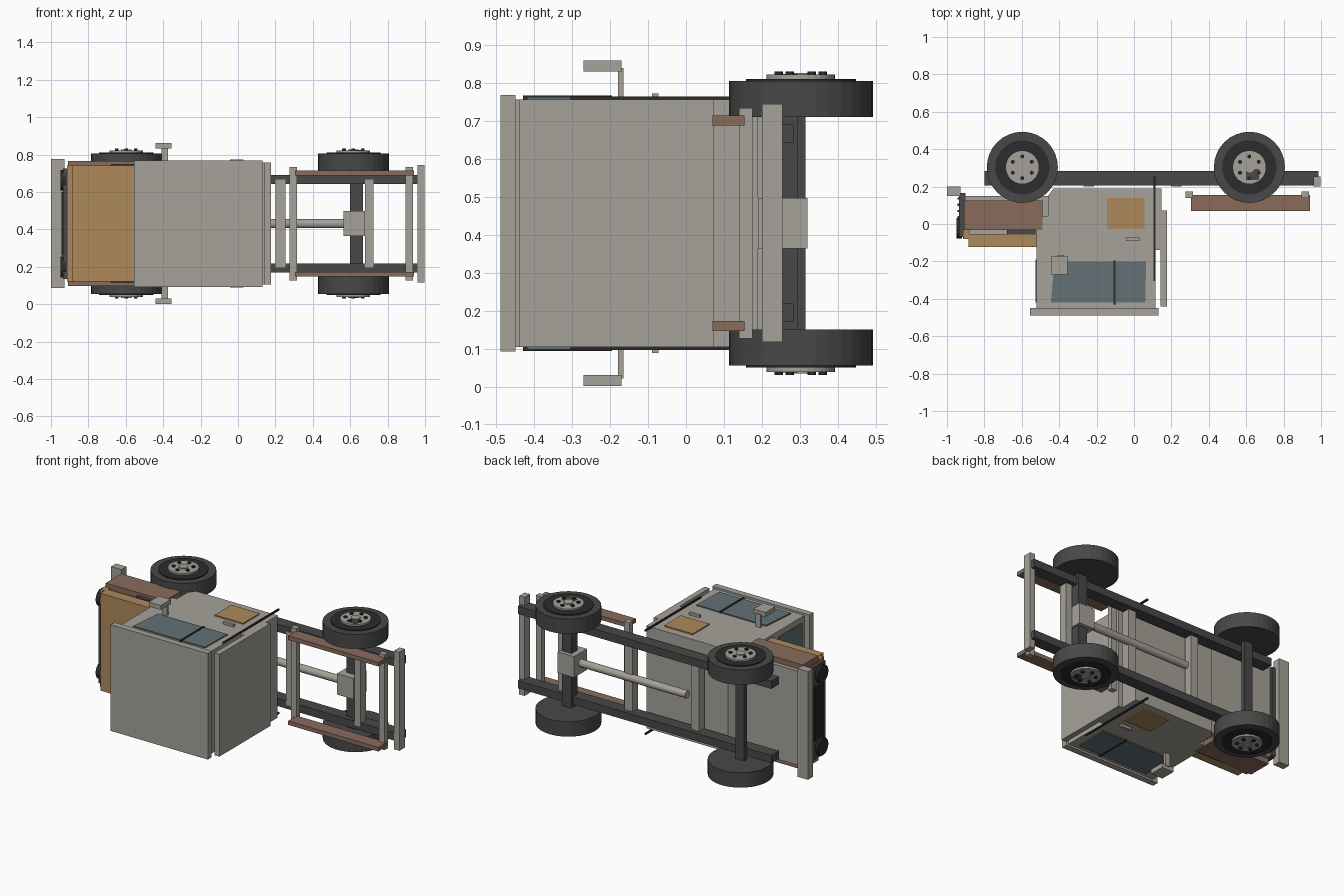
import bpy, bmesh, math

if "Cube" in bpy.data.objects:
    bpy.data.objects.remove(bpy.data.objects["Cube"])

C = 0.431  # centre plane across the truck's width


def material(name, rgb):
    m = bpy.data.materials.new(name)
    m.diffuse_color = (*rgb, 1)
    m.use_nodes = True
    m.node_tree.nodes["Principled BSDF"].inputs["Base Color"].default_value = m.diffuse_color
    return m


GREY = material("light_grey", (0.38, 0.36, 0.32))
DARK = material("dark_grey", (0.065, 0.065, 0.066))
BLACK = material("black", (0.025, 0.025, 0.026))
ORANGE = material("ochre", (0.42, 0.25, 0.105))
BROWN = material("brown", (0.25, 0.15, 0.105))
GLASS = material("blue_grey_glass", (0.125, 0.165, 0.18))


def finish(name, bm, mat):
    bmesh.ops.recalc_face_normals(bm, faces=bm.faces)
    me = bpy.data.meshes.new(name)
    bm.to_mesh(me)
    bm.free()
    me.materials.append(mat)
    ob = bpy.data.objects.new(name, me)
    bpy.context.collection.objects.link(ob)
    return ob


def prism(name, mat, pts, z0, z1):
    """Extrude an x-y outline across the width."""
    bm = bmesh.new()
    f = bm.faces.new([bm.verts.new((x, y, z0)) for x, y in pts])
    r = bmesh.ops.extrude_face_region(bm, geom=[f])
    for v in r["geom"]:
        if isinstance(v, bmesh.types.BMVert):
            v.co.z = z1
    return finish(name, bm, mat)


def box(name, mat, x0, x1, y0, y1, h0, h1=None):
    """h1 None: centred box of half width h0; otherwise a mirrored pair."""
    pts = [(x0, y0), (x1, y0), (x1, y1), (x0, y1)]
    if h1 is None:
        prism(name, mat, pts, C - h0, C + h0)
    else:
        pair(name, mat, pts, h0, h1)


def pair(name, mat, pts, h0, h1):
    for s, side in ((1, "left"), (-1, "right")):
        prism(f"{name}_{side}", mat, pts, C + s * h0, C + s * h1)


def cyl(name, mat, r, depth, loc, axis="Z", n=32):
    bm = bmesh.new()
    bmesh.ops.create_cone(bm, cap_ends=True, segments=n, radius1=r, radius2=r, depth=depth)
    ob = finish(name, bm, mat)
    ob.location = loc
    if axis == "X":
        ob.rotation_euler = (0, math.pi / 2, 0)
    return ob


# Chassis
box("chassis_rail", DARK, -0.80, 0.987, 0.205, 0.283, 0.212, 0.261)
for x0, x1 in ((-0.27, -0.215), (0.20, 0.255), (0.68, 0.725)):
    box("crossmember", GREY, x0, x1, 0.20, 0.255, 0.235)
box("rear_bumper", GREY, 0.96, 0.997, 0.20, 0.255, 0.314)
box("front_bumper", GREY, -1.0, -0.927, 0.15, 0.20, 0.345)
box("rear_axle", DARK, 0.60, 0.667, 0.235, 0.295, 0.394)
box("front_axle", DARK, -0.63, -0.57, 0.285, 0.315, 0.30)
box("differential", GREY, 0.565, 0.68, 0.19, 0.32, 0.067)
cyl("driveshaft", GREY, 0.024, 0.77, (0.20, 0.25, C), "X", 16)

# Wheels with rim, hub disc and lug nuts
for x in (-0.597, 0.617):
    for s in (1, -1):
        def at(h, dx=0, dy=0):
            return (x + dx, 0.303 + dy, C + s * h)
        cyl("tyre", DARK, 0.19, 0.095, at(0.3275))
        cyl("rim", BLACK, 0.145, 0.006, at(0.378))
        cyl("hub_disc", GREY, 0.09, 0.012, at(0.386))
        cyl("hub_cap", GREY, 0.028, 0.006, at(0.394), n=16)
        for k in range(6):
            a = math.radians(90 + 60 * k)
            cyl("lug_nut", BLACK, 0.011, 0.01, at(0.396, 0.058 * math.cos(a), 0.058 * math.sin(a)), n=6)

# Cab shell, roof and back
prism("cab", GREY, [(-0.52, -0.45), (0.115, -0.45), (0.115, -0.14), (0.147, -0.14), (0.147, 0.19),
                    (-0.43, 0.19), (-0.46, 0.15), (-0.46, 0.04), (-0.52, 0.04)], C - 0.326, C + 0.326)
box("roof", GREY, -0.555, 0.13, -0.49, -0.45, 0.338)
box("back_panel", GREY, 0.142, 0.177, -0.44, 0.073, 0.326)

# Cab windows, doors and fittings
pair("side_window", GLASS, [(-0.425, -0.2), (0.065, -0.2), (0.06, -0.42), (-0.445, -0.42)], 0.325, 0.333)
box("window_post", BLACK, -0.11, -0.098, -0.43, -0.195, 0.325, 0.337)
box("windshield", GLASS, -0.526, -0.519, -0.42, -0.19, 0.29)
box("door_panel", ORANGE, -0.145, 0.055, -0.027, 0.14, 0.325, 0.334)
box("door_handle", GREY, -0.043, 0.03, -0.09, -0.072, 0.325, 0.342)
box("exhaust_rod", BLACK, 0.104, 0.115, -0.305, 0.255, 0.324, 0.334)
box("mirror_arm", GREY, -0.41, -0.375, -0.18, -0.165, 0.32, 0.41)
box("mirror_head", GREY, -0.44, -0.355, -0.27, -0.17, 0.401, 0.43)

# Engine bay, hood and fenders
box("engine_bay", GREY, -0.90, -0.46, -0.055, 0.15, 0.30)
box("hood", ORANGE, -0.885, -0.52, -0.122, -0.055, 0.31)
box("hood_lip", ORANGE, -0.915, -0.88, -0.08, -0.03, 0.31)
box("fender", BROWN, -0.91, -0.49, -0.032, 0.125, 0.29, 0.334)
box("side_vent", DARK, -0.68, -0.52, -0.056, -0.03, 0.30, 0.318)

# Grille with slats and headlamps
box("grille", DARK, -0.935, -0.90, -0.07, 0.165, 0.295)
for k in range(6):
    y = -0.035 + 0.033 * k
    box("grille_slat", BLACK, -0.943, -0.933, y, y + 0.012, 0.17)
for s in (1, -1):
    cyl("headlamp", BLACK, 0.055, 0.03, (-0.935, -0.022, C + s * 0.232), "X", 20)

# Load bed frame
for x0, x1 in ((0.275, 0.315), (0.895, 0.935)):
    box("bed_crossbar", GREY, x0, x1, 0.14, 0.175, 0.304)
box("bed_rail", BROWN, 0.305, 0.94, 0.07, 0.155, 0.258, 0.284)
